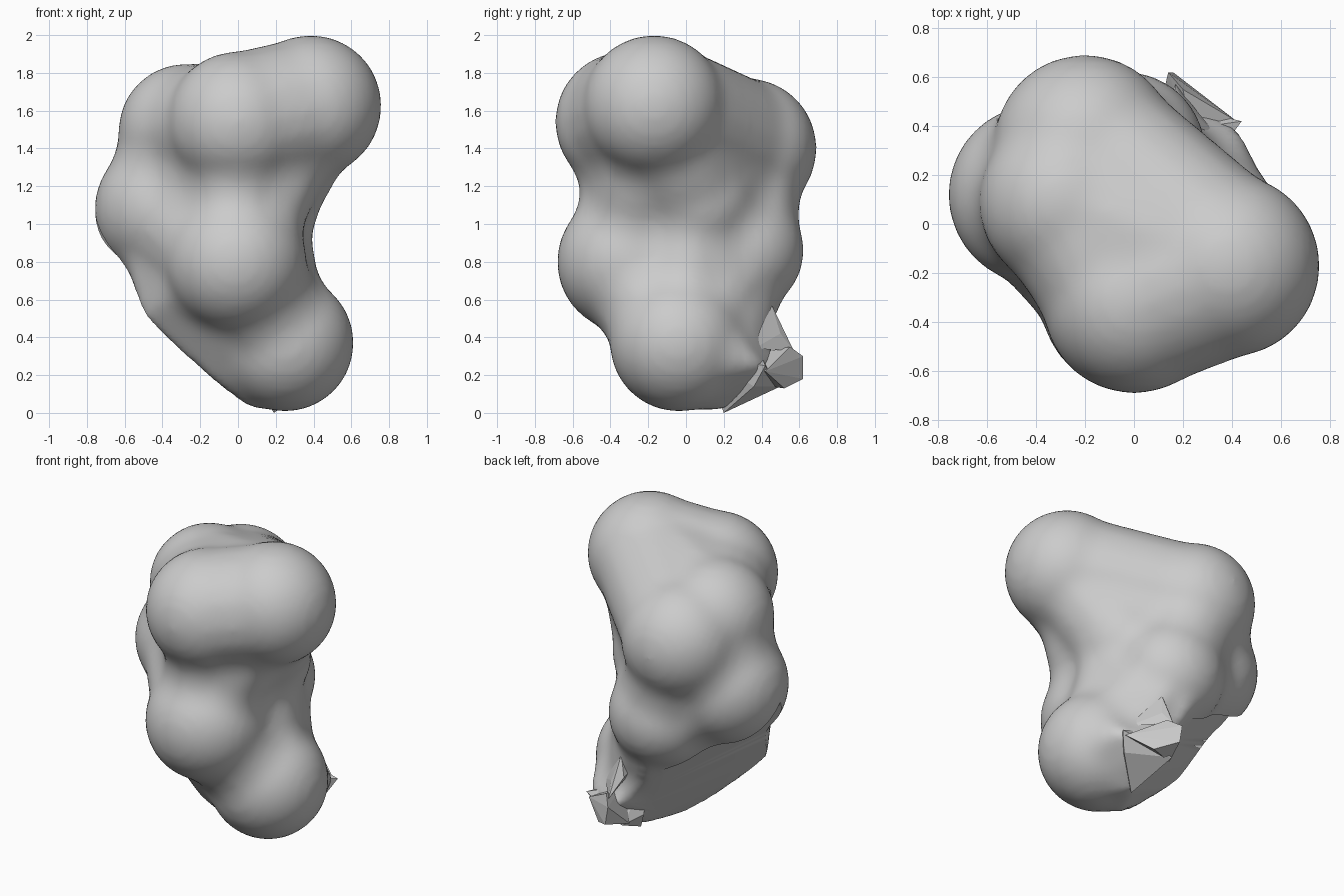
import bpy, bmesh, math
from mathutils import Vector, Matrix

if "Cube" in bpy.data.objects:
    bpy.data.objects.remove(bpy.data.objects["Cube"])

grey = bpy.data.materials.new("light grey")
grey.diffuse_color = (0.6, 0.6, 0.6, 1)
grey.use_nodes = True
grey.node_tree.nodes["Principled BSDF"].inputs["Base Color"].default_value = grey.diffuse_color

# Lobes: centre and radius
LOBES = {
    "a": ((0.385, -0.17, 1.625), 0.376),
    "b": ((0.00, -0.32, 1.54), 0.374),
    "c": ((-0.01, -0.31, 0.80), 0.374),
    "d": ((0.25, -0.04, 0.37), 0.364),
    "e": ((-0.39, 0.12, 1.08), 0.371),
    "f": ((-0.275, 0.09, 1.49), 0.36),
    "g": ((-0.20, 0.32, 1.40), 0.373),
    "h": ((-0.04, 0.29, 0.86), 0.335),
    "i": ((0.11, 0.05, 1.13), 0.325),
}
# Bridges: hulls around shrunken lobes fill the hollows between them
BRIDGES = [("ag", 0.355), ("abfg", 0.34), ("ab", 0.368), ("bcefgh", 0.25),
           ("ec", 0.33), ("cd", 0.31), ("cdhe", 0.29), ("gh", 0.28), ("efg", 0.335),
           ("egh", 0.30), ("agi", 0.31), ("abci", 0.24), ("ihdc", 0.24), ("ghi", 0.28),
           ("d", 0.35)]
# Extra rim points: underside corner and the sheet towards the flap
RIM = {"cdhe": ((-0.49, -0.14, 0.51), (0.19, 0.2, 0.02), (0.0, 0.46, 0.48),
                (-0.13, -0.16, 0.18), (0.05, -0.06, 0.04), (-0.28, -0.12, 0.35)),
       "ihdc": ((0.18, 0.44, 0.48), (0.36, 0.32, 0.32)),
       "d": ((0.19, 0.19, 0.02), (0.42, 0.39, 0.25), (0.28, 0.4, 0.15), (0.18, 0.5, 0.25))}
PROBE = 0.14  # lobes are inflated, merged, then shrunk, which fillets every crease


def make_object(name, bm):
    mesh = bpy.data.meshes.new(name)
    bm.to_mesh(mesh)
    bm.free()
    mesh.materials.append(grey)
    obj = bpy.data.objects.new(name, mesh)
    bpy.context.collection.objects.link(obj)
    return obj


def add_ball(bm, centre, radius, detail=4):
    bmesh.ops.create_icosphere(bm, subdivisions=detail, radius=radius,
                               matrix=Matrix.Translation(centre))


def hull(bm):
    res = bmesh.ops.convex_hull(bm, input=bm.verts[:])
    junk = {g for g in res["geom_interior"] + res["geom_unused"]
            if isinstance(g, bmesh.types.BMVert)}
    bmesh.ops.delete(bm, geom=list(junk), context="VERTS")
    bmesh.ops.recalc_face_normals(bm, faces=bm.faces[:])


def append(bm, part):
    tmp = bpy.data.meshes.new("tmp")
    part.to_mesh(tmp)
    part.free()
    bm.from_mesh(tmp)
    bpy.data.meshes.remove(tmp)


# Lobed body
body_bm = bmesh.new()
for centre, radius in LOBES.values():
    add_ball(body_bm, centre, radius + PROBE)
for names, radius in BRIDGES:
    part = bmesh.new()
    for n in names:
        add_ball(part, LOBES[n][0], radius + PROBE, 3)
    for p in RIM.get(names, ()):
        add_ball(part, p, 0.01 + PROBE, 3)
    hull(part)
    append(body_bm, part)
body = make_object("lobed_body", body_bm)


def remesh(size):
    m = body.modifiers.new("merge", "REMESH")
    m.mode = "VOXEL"
    m.voxel_size = size


def soften(times):
    m = body.modifiers.new("soften", "SMOOTH")
    m.factor = 0.5
    m.iterations = times


remesh(0.025)
soften(4)
m = body.modifiers.new("shrink", "DISPLACE")
m.strength = -PROBE
m.mid_level = 0.0
remesh(0.03)
soften(6)

# Cutter for the flat slanted underside
p1, p2, p3 = Vector((-0.48, -0.14, 0.52)), Vector((0.19, 0.2, 0.0)), Vector((0.0, 0.47, 0.45))
u = (p2 - p1).normalized()
n = -(p2 - p1).cross(p3 - p1).normalized()
v = n.cross(u)
if v.z < 0:
    v = -v
cut_bm = bmesh.new()
for a in (-0.5, 1.5):
    for b in (-1.0, 0.47):
        for c in (0.0, 1.0):
            cut_bm.verts.new(p1 + u * a + v * b + n * c)
hull(cut_bm)
cutter = make_object("underside_cutter", cut_bm)
cutter.hide_render = True
m = body.modifiers.new("slice", "BOOLEAN")
m.operation = "DIFFERENCE"
m.object = cutter
m.solver = "EXACT"
bpy.context.view_layer.objects.active = body
body.select_set(True)
for name in [x.name for x in body.modifiers]:
    bpy.ops.object.modifier_apply(modifier=name)
bpy.data.objects.remove(cutter)
bpy.ops.object.shade_smooth_by_angle(angle=math.radians(35))

# Jagged flap at the lower back
for name, points in {
    "flap_base": [(0.19, 0.2, 0.0), (0.1, 0.3, 0.14), (0.12, 0.5, 0.14), (0.38, 0.36, 0.14),
                  (0.44, 0.42, 0.25), (0.2, 0.1, 0.3), (0.3, 0.4, 0.3)],
    "flap_tip": [(0.1, 0.45, 0.14), (0.16, 0.62, 0.18), (0.14, 0.62, 0.3), (0.2, 0.55, 0.35),
                 (0.28, 0.52, 0.13), (0.42, 0.42, 0.22), (0.25, 0.3, 0.3)],
    "flap_ridge": [(0.16, 0.45, 0.58), (0.12, 0.48, 0.45), (0.2, 0.5, 0.42), (0.17, 0.57, 0.33),
                   (0.34, 0.36, 0.34), (0.12, 0.3, 0.5), (0.25, 0.3, 0.5)],
}.items():
    bm = bmesh.new()
    for p in points:
        bm.verts.new(p)
    hull(bm)
    make_object(name, bm)
